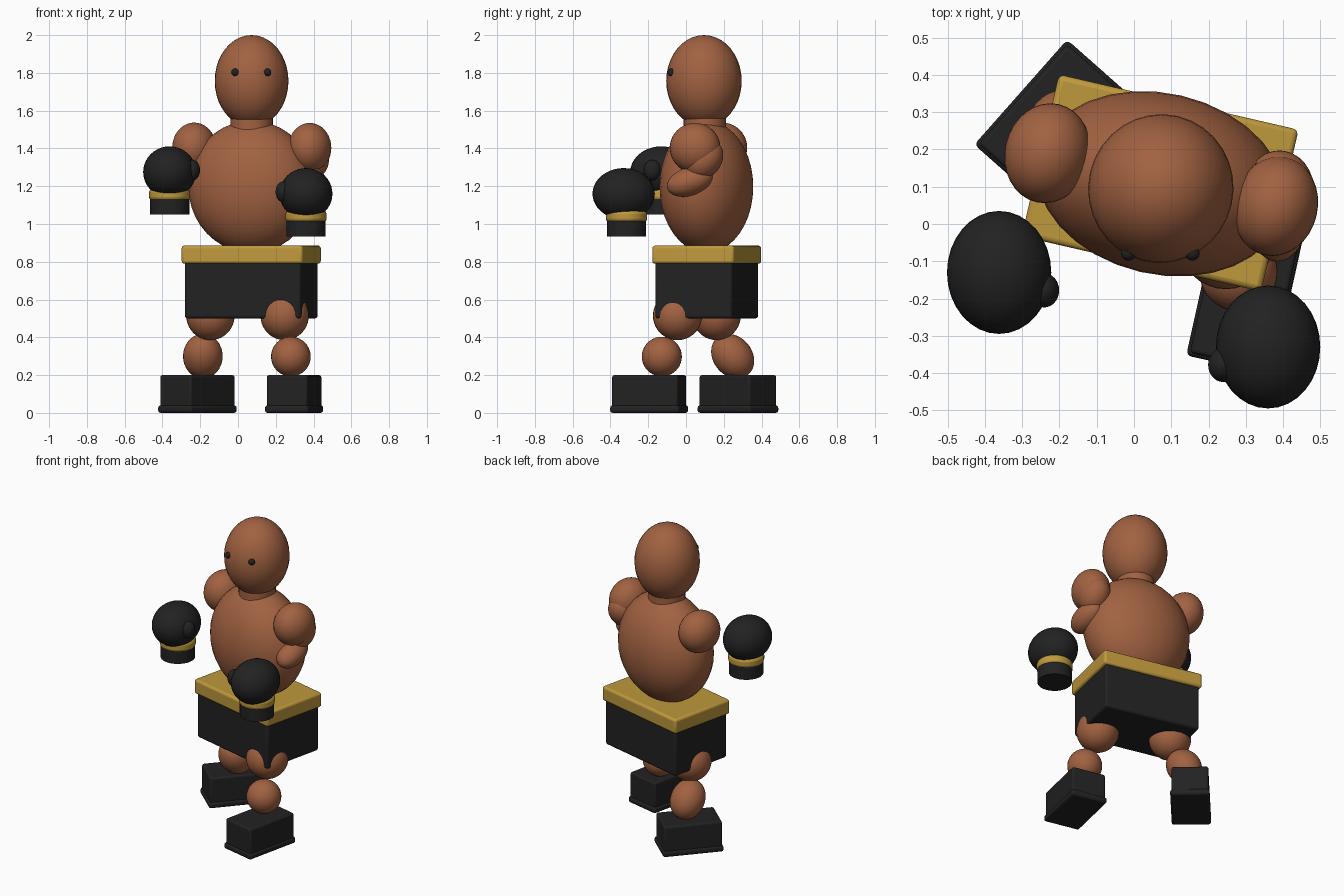
import bpy, math
from mathutils import Matrix, Vector

if "Cube" in bpy.data.objects:
    bpy.data.objects.remove(bpy.data.objects["Cube"])


def material(name, color):
    m = bpy.data.materials.new(name)
    m.diffuse_color = (*color, 1)
    m.use_nodes = True
    m.node_tree.nodes["Principled BSDF"].inputs["Base Color"].default_value = m.diffuse_color
    return m


SKIN = material("brown skin", (0.36, 0.122, 0.053))
BLACK = material("black leather", (0.016, 0.016, 0.017))
GOLD = material("gold trim", (0.52, 0.32, 0.046))
TURN = math.radians(-13)          # body is twisted about z


def finish(name, mat, bevel=0):
    o = bpy.context.object
    o.name = name
    o.data.materials.append(mat)
    bpy.ops.object.transform_apply(location=False, rotation=False, scale=True)
    if bevel:
        b = o.modifiers.new("rounded edges", 'BEVEL')
        b.width, b.segments = bevel, 3
    bpy.ops.object.shade_smooth_by_angle(angle=math.radians(40))
    return o


def ball(name, loc, radii, mat, rot=(0, 0, 0)):
    bpy.ops.mesh.primitive_uv_sphere_add(segments=32, ring_count=20, radius=1,
                                         location=loc, rotation=rot)
    bpy.context.object.scale = radii
    return finish(name, mat)


def box(name, loc, size, mat, turn, bevel):
    bpy.ops.mesh.primitive_cube_add(size=1, location=loc, rotation=(0, 0, turn))
    bpy.context.object.scale = size
    return finish(name, mat, bevel)


def tube(name, x, y, z0, z1, r, mat, bevel=0):
    bpy.ops.mesh.primitive_cylinder_add(vertices=32, radius=r, depth=z1 - z0,
                                        location=(x, y, (z0 + z1) / 2))
    return finish(name, mat, bevel)


# Head, eyes, neck and torso
ball("head", (0.072, 0.095, 1.757), (0.195, 0.2, 0.243), SKIN, (0, 0, TURN))
for side, x, y in (("right", -0.015, -0.078), ("left", 0.156, -0.078)):
    ball(side + "_eye", (x, y, 1.803), (0.02, 0.02, 0.02), BLACK)
tube("neck", 0.072, 0.1, 1.48, 1.62, 0.112, SKIN)
ball("torso", (0.072, 0.108, 1.197), (0.339, 0.243, 0.35), SKIN, (0, 0, TURN))

# Trunks and waistband
box("trunks", (0.07, 0.11, 0.65), (0.632, 0.42, 0.30), BLACK, TURN, 0.015)
box("waistband", (0.07, 0.11, 0.838), (0.66, 0.446, 0.096), GOLD, TURN, 0.015)

# Shoulders and the bent left arm
ball("right_shoulder", (-0.232, 0.19, 1.405), (0.115, 0.135, 0.132), SKIN, (0, 0, TURN))
ball("left_shoulder", (0.38, 0.048, 1.403), (0.113, 0.135, 0.132), SKIN, (0, 0, TURN))
ball("left_upper_arm", (0.39, 0.095, 1.342), (0.092, 0.092, 0.115), SKIN,
     (math.radians(-40), 0, 0))
ball("left_forearm", (0.385, 0.02, 1.225), (0.08, 0.125, 0.075), SKIN,
     (math.radians(18), 0, 0))

# Gloves with thumb, trim ring and cuff
for side, x, y, z, s in (("right", -0.362, -0.13, 1.275, 1), ("left", 0.36, -0.33, 1.16, -1)):
    ball(side + "_glove", (x, y, z), (0.14, 0.165, 0.136), BLACK)
    ball(side + "_thumb", (x + 0.121 * s, y - 0.048, z + 0.01), (0.04, 0.046, 0.055), BLACK)
    tube(side + "_glove_trim", x, y + 0.015, z - 0.15, z - 0.09, 0.109, GOLD, 0.018)
    tube(side + "_cuff", x, y + 0.015, z - 0.226, z - 0.12, 0.104, BLACK)

# Thighs and calves
ball("right_thigh", (-0.146, 0.162, 0.515), (0.128, 0.128, 0.13), SKIN)
ball("left_thigh", (0.247, -0.045, 0.515), (0.128, 0.13, 0.13), SKIN)
ball("right_calf", (-0.186, 0.247, 0.3), (0.105, 0.103, 0.128), SKIN,
     (math.radians(40), 0, 0))
ball("left_calf", (0.28, -0.128, 0.298), (0.105, 0.106, 0.105), SKIN)

# Boots with a slightly wider sole
for side, x, y, deg in (("right", -0.215, 0.275, -41.5), ("left", 0.297, -0.195, -12.5)):
    turn = math.radians(deg)
    box(side + "_boot", (x, y, 0.11), (0.222, 0.358, 0.18), BLACK, turn, 0.012)
    box(side + "_sole", (x, y, 0.02), (0.238, 0.376, 0.04), BLACK, turn, 0.014)
